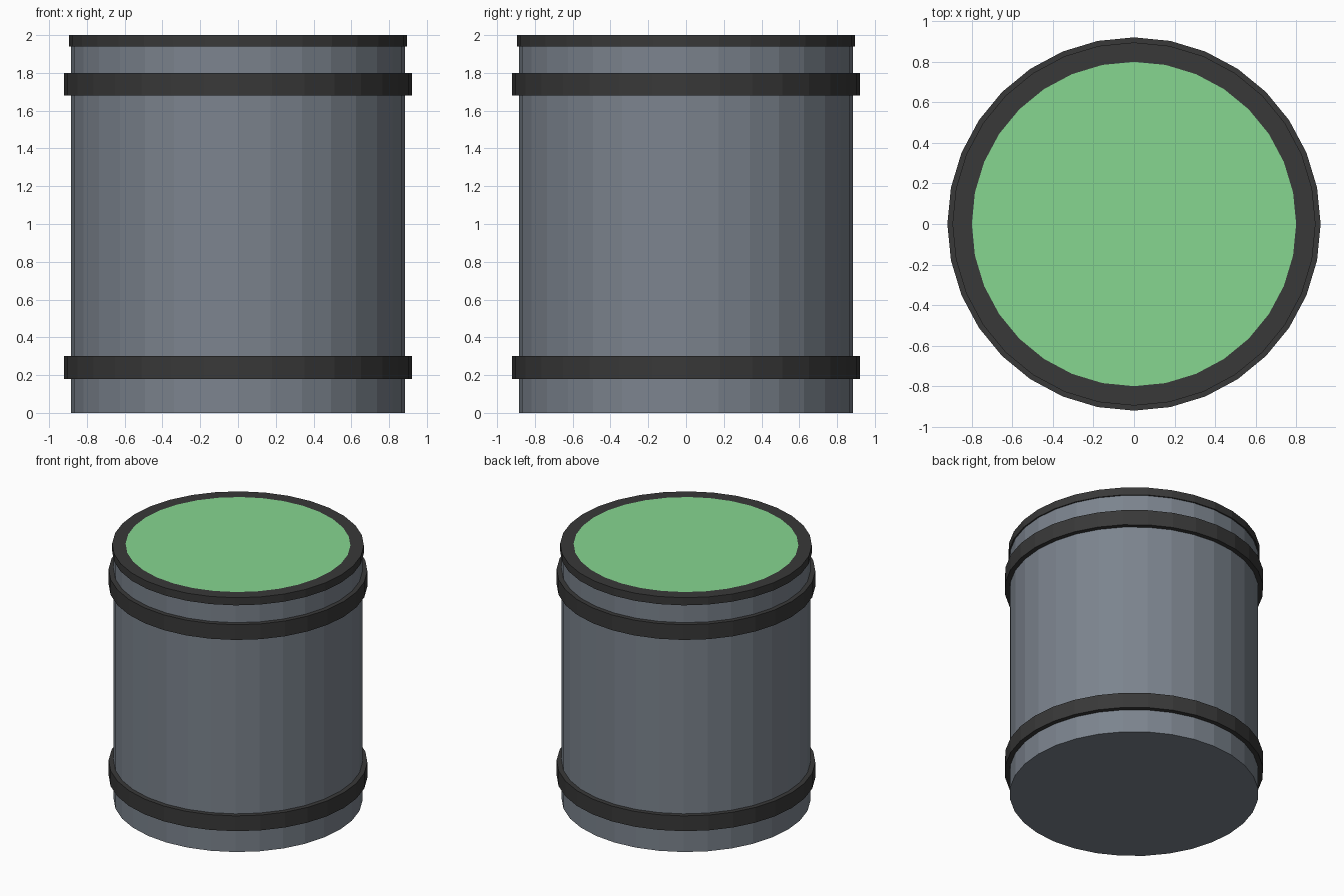
import bpy, bmesh

if "Cube" in bpy.data.objects:
    bpy.data.objects.remove(bpy.data.objects["Cube"])

SIDES = 32


def material(name, rgb):
    mat = bpy.data.materials.new(name)
    mat.diffuse_color = (*rgb, 1.0)
    mat.use_nodes = True
    mat.node_tree.nodes["Principled BSDF"].inputs["Base Color"].default_value = mat.diffuse_color
    return mat


grey = material("steel grey", (0.20, 0.23, 0.27))
dark = material("dark rubber", (0.04, 0.04, 0.04))
green = material("green liquid", (0.24, 0.67, 0.28))


def drum(name, radius, z0, z1, mats, inset=0.0):
    """Flat-sided cylinder; an inset top gets the second material."""
    bm = bmesh.new()
    bmesh.ops.create_cone(bm, cap_ends=True, segments=SIDES,
                          radius1=radius, radius2=radius, depth=z1 - z0)
    bmesh.ops.translate(bm, verts=bm.verts, vec=(0, 0, (z0 + z1) / 2))
    if inset:
        top = max(bm.faces, key=lambda f: f.calc_center_median().z)
        bmesh.ops.inset_region(bm, faces=[top], thickness=inset,
                               use_even_offset=True)
        top.material_index = 1
    mesh = bpy.data.meshes.new(name)
    bm.to_mesh(mesh)
    bm.free()
    for mat in mats:
        mesh.materials.append(mat)
    obj = bpy.data.objects.new(name, mesh)
    bpy.context.collection.objects.link(obj)
    return obj


# Barrel body, running up to the underside of the rim
drum("barrel_body", 0.885, 0.0, 1.95, [grey])

# Two reinforcing hoops
drum("lower_hoop", 0.92, 0.18, 0.30, [dark])
drum("upper_hoop", 0.92, 1.68, 1.80, [dark])

# Top rim with the round green surface inset flush into it
drum("top_rim", 0.895, 1.94, 2.0, [dark, green], inset=0.095)
